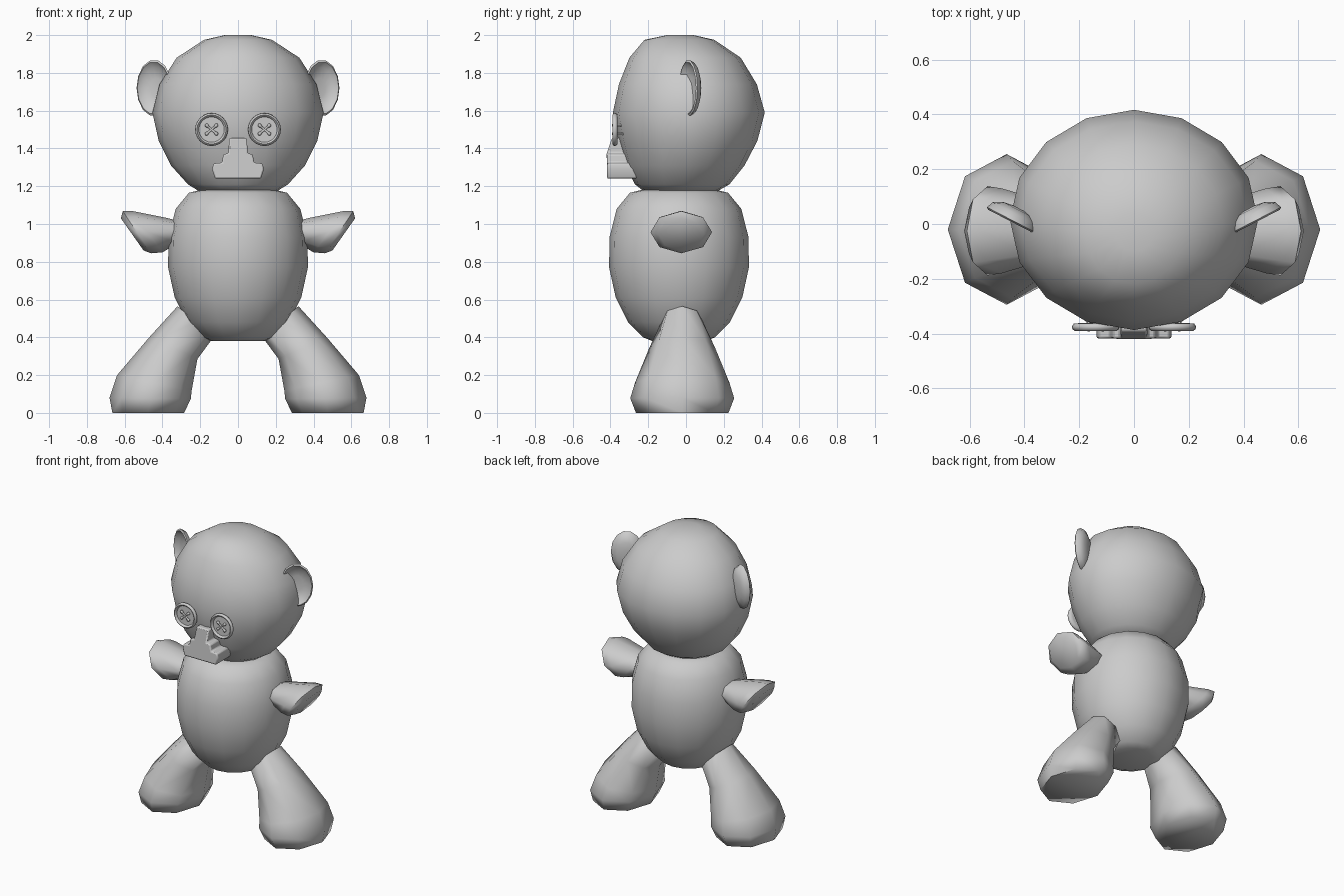
import bpy, bmesh, math
from mathutils import Vector as V

if "Cube" in bpy.data.objects:
    bpy.data.objects.remove(bpy.data.objects["Cube"])

grey = bpy.data.materials.new("plush grey")
grey.diffuse_color = (0.6, 0.6, 0.6, 1)
grey.use_nodes = True
grey.node_tree.nodes["Principled BSDF"].inputs["Base Color"].default_value = grey.diffuse_color


def finish(name, bm, angle=60, mirror=False):
    """Turn a bmesh into a smooth-shaded, optionally mirrored object."""
    bmesh.ops.recalc_face_normals(bm, faces=bm.faces)
    me = bpy.data.meshes.new(name)
    bm.to_mesh(me)
    bm.free()
    ob = bpy.data.objects.new(name, me)
    bpy.context.collection.objects.link(ob)
    me.materials.append(grey)
    bpy.ops.object.select_all(action='DESELECT')
    ob.select_set(True)
    bpy.context.view_layer.objects.active = ob
    bpy.ops.object.shade_smooth_by_angle(angle=math.radians(angle))
    if mirror:
        ob.modifiers.new("mirror", 'MIRROR').use_clip = False
    return ob


def add_loft(bm, rings, n):
    """Skin elliptical rings given as (centre, half axis u, half axis v)."""
    loops = []
    for c, u, v in rings:
        loops.append([bm.verts.new(V(c) + V(u) * math.cos(t) + V(v) * math.sin(t))
                      for t in (2 * math.pi * k / n for k in range(n))])
    for a, b in zip(loops, loops[1:]):
        for k in range(n):
            bm.faces.new((a[k], a[(k + 1) % n], b[(k + 1) % n], b[k]))
    bm.faces.new(loops[0])
    bm.faces.new(loops[-1][::-1])


def loft(name, rings, n, angle=60, mirror=False):
    bm = bmesh.new()
    add_loft(bm, rings, n)
    return finish(name, bm, angle, mirror)


def level(z, rx, ry, cy):
    """Horizontal ring."""
    return (0, cy, z), (rx, 0, 0), (0, ry, 0)


def slanted(x1, z1, x2, z2, ry, cy):
    """Ring spanning two points of the side outline."""
    return (((x1 + x2) / 2, cy, (z1 + z2) / 2),
            ((x1 - x2) / 2, 0, (z1 - z2) / 2), (0, ry, 0))


# Head and body
loft("head", [level(*r) for r in (
    (2.0, .07, .07, -.03), (1.975, .18, .185, -.035), (1.88, .325, .295, -.005),
    (1.74, .415, .365, .01), (1.59, .453, .402, .015), (1.44, .42, .368, .01),
    (1.31, .355, .315, -.005), (1.21, .265, .25, -.02), (1.17, .2, .19, -.03))], 16)
loft("body", [level(*r, r[1], -.037) for r in (
    (1.18, .2), (1.165, .26), (1.08, .33), (.93, .368), (.77, .37),
    (.61, .335), (.48, .27), (.40, .19), (.38, .14))], 16)

# Limbs
loft("arms", [slanted(*r, -.025) for r in (
    (.25, 1.0, .25, .91, .08), (.39, 1.035, .34, .885, .12),
    (.565, 1.07, .40, .85, .155), (.61, 1.068, .46, .845, .163),
    (.62, 1.03, .50, .86, .12))], 8, 70, True)
loft("legs", [slanted(*r, -.02) for r in (
    (.32, .565, .13, .40, .11), (.47, .40, .215, .285, .175),
    (.64, .20, .245, .12, .25), (.68, .08, .25, .075, .275),
    (.665, .0, .285, .0, .245))], 8, 75, True)

# Dished ears, turned slightly outward
out, fwd = V((.89, .46, 0)), V((.46, -.89, 0))
mid = V((.44, .02, 1.72))
loft("ears", [(mid + fwd * d, out * .105 * r, (0, 0, .15 * r)) for r, d in (
    (.35, -.022), (.75, -.012), (.93, .014), (1, .008),
    (.9, -.018), (.6, -.036), (.25, -.042))], 14, 60, True)

# Button eyes with a raised rim
eye = V((.14, 0, 1.5))
loft("button_eyes", [(eye + V((0, y, 0)), (r, 0, 0), (0, 0, r)) for r, y in (
    (.06, -.362), (.08, -.364), (.087, -.374), (.085, -.384), (.077, -.39),
    (.069, -.384), (.067, -.376), (.03, -.376))], 24, 50, True)

# Crossed stitches with round ends, and the thread behind each button
bm = bmesh.new()
for sx in (1, -1):
    d = V((sx * .76, 0, .65))
    side = V((-d.z, 0, d.x))
    add_loft(bm, [(eye + d * t + V((0, -.383, 0)), side * r, (0, r, 0)) for t, r in (
        (-.043, .004), (-.039, .009), (-.029, .009), (-.024, .006),
        (.024, .006), (.029, .009), (.039, .009), (.043, .004))], 8)
    for s in (1, -1):
        p = eye + d * .034 * s
        add_loft(bm, [(p + V((0, y, 0)), (.007, 0, 0), (0, 0, .007))
                      for y in (-.38, -.33)], 6)
finish("eye_stitches", bm, 50, True)

# Stepped nose and muzzle plate
half = [(.048, 1.455), (.05, 1.375), (.078, 1.368), (.085, 1.325), (.13, 1.32),
        (.137, 1.29), (.122, 1.24)]
outline = half + [(-x, z) for x, z in reversed(half)]
bm = bmesh.new()
front = [bm.verts.new((x, -.392 if z > 1.42 else -.418, z)) for x, z in outline]
back = [bm.verts.new((x, -.26, z)) for x, z in outline]
bm.faces.new(front)
bm.faces.new(back[::-1])
for k in range(len(outline)):
    j = (k + 1) % len(outline)
    bm.faces.new((front[j], front[k], back[k], back[j]))
nose = finish("nose", bm, 40)
bevel = nose.modifiers.new("soft edges", 'BEVEL')
bevel.width, bevel.segments = .008, 2
